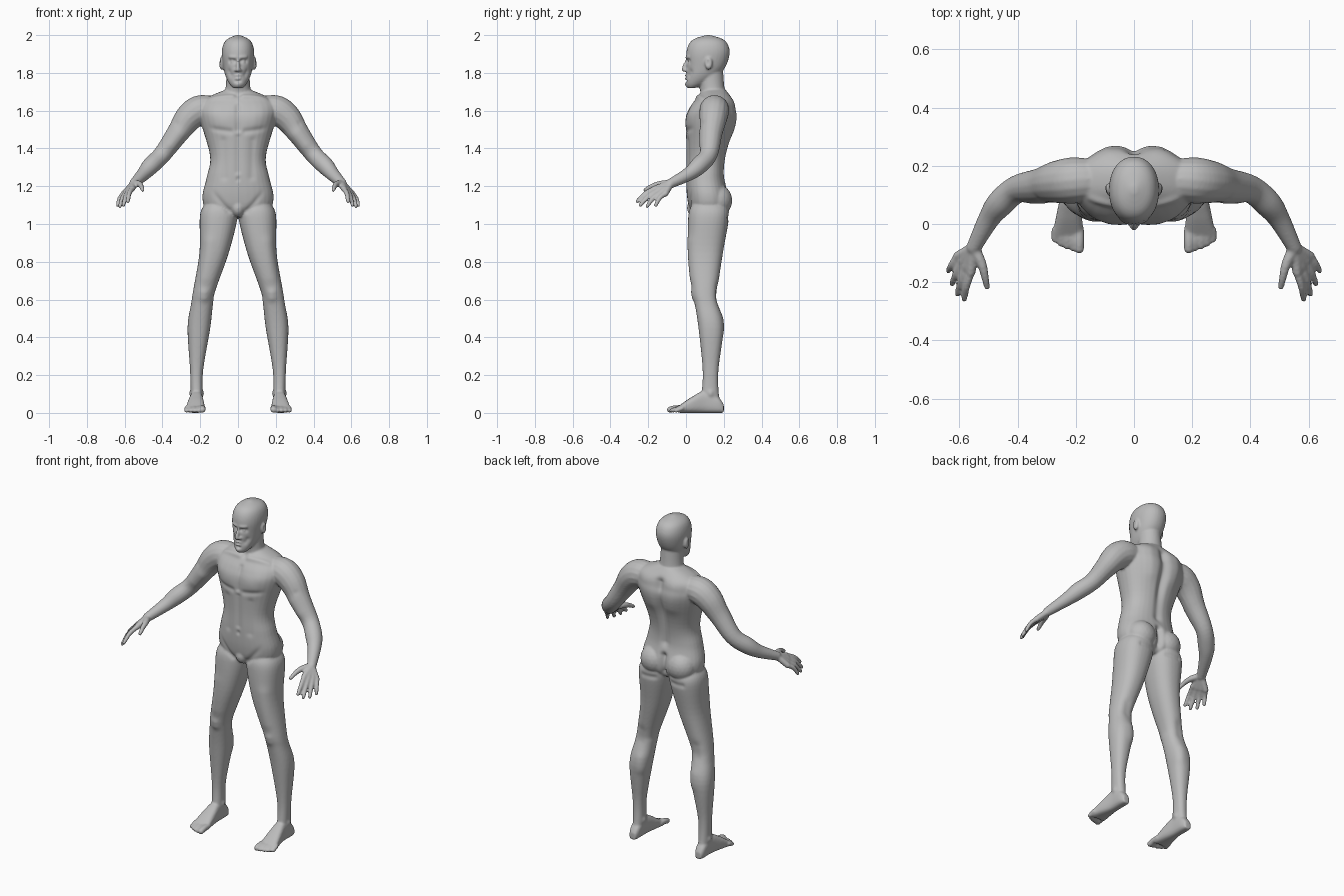
import bpy, bmesh, math
from mathutils import Vector, Matrix, kdtree

cube = bpy.data.objects.get("Cube")
if cube:
    bpy.data.objects.remove(cube, do_unlink=True)

bm = bmesh.new()


def resample(rows, steps=6):
    """Smooth a list of number tuples with a Catmull-Rom spline."""
    smooth = []
    last = len(rows) - 1
    for i in range(last):
        before, start, end, after = (rows[max(0, min(last, i + k))] for k in (-1, 0, 1, 2))
        for step in range(steps):
            t = step / steps
            smooth.append([
                p + t * (q - o) / 2 + t * t * (2 * o - 5 * p + 4 * q - r) / 2
                + t ** 3 * (3 * p - o - 3 * q + r) / 2
                for o, p, q, r in zip(before, start, end, after)])
    return smooth + [list(rows[last])]


def skin(rings):
    """Join rings of points into a closed tube."""
    loops = [[bm.verts.new(point) for point in ring] for ring in rings]
    for low, high in zip(loops, loops[1:]):
        for i in range(len(low)):
            j = (i + 1) % len(low)
            bm.faces.new((low[i], low[j], high[j], high[i]))
    bm.faces.new(loops[0][::-1])
    bm.faces.new(loops[-1])


def oval(u, v, half_u, half_v, power, sides=32):
    """Rounded outline: a power of two is an ellipse, more is boxier."""
    def bend(value):
        return math.copysign(abs(value) ** (2 / power), value)
    angles = [math.tau * i / sides for i in range(sides)]
    return [(u + half_u * bend(math.cos(a)), v + half_v * bend(math.sin(a))) for a in angles]


def column(rows, power=2.3):
    """Upright loft from rows of height, x, y, half width and half depth."""
    skin([[(x, y, z) for x, y in oval(*size, power)] for z, *size in resample(rows)])


def central_column(rows, power=2.3):
    """Upright loft on the middle plane: height, y, half width, half depth."""
    column([(z, 0, y, width, depth) for z, y, width, depth in rows], power)


def ball(centre, radii):
    matrix = Matrix.Translation(centre) @ Matrix.Diagonal((*radii, 1))
    bmesh.ops.create_icosphere(bm, subdivisions=3, radius=1, matrix=matrix)


def tube(*joints):
    """Round limb with rounded ends, through pairs of point and radius."""
    rows = resample([(*point, radius) for point, radius in joints])
    points = [Vector(row[:3]) for row in rows]
    rings = []
    for i, point in enumerate(points):
        ahead, behind = points[min(i + 1, len(points) - 1)], points[max(i - 1, 0)]
        along = (ahead - behind).normalized()
        across = along.cross(Vector((.3, .9, .3))).normalized()
        other = along.cross(across)
        rings.append([point + across * c + other * s
                      for c, s in oval(0, 0, rows[i][3], rows[i][3], 2, sides=16)])
    skin(rings)
    for i in (0, -1):
        ball(points[i], [rows[i][3]] * 3)


# Left leg, hip to ankle
column([(1.1, .1, .12, .08, .09), (1.04, .102, .12, .1, .108), (.85, .126, .104, .078, .092),
        (.65, .178, .1, .059, .067), (.58, .19, .108, .058, .062), (.45, .207, .132, .06, .066),
        (.23, .219, .13, .035, .042), (.1, .219, .128, .031, .046), (.02, .22, .13, .028, .06)])

# Left foot, heel to ball, with the sole on the ground
foot = [(.2, .22, .02, .022), (.17, .22, .03, .042), (.1, .22, .033, .058),
        (.03, .223, .044, .042), (-.04, .227, .053, .018)]
skin([[(x, y, z) for x, z in oval(middle, height, width, height, 2.8)]
      for y, middle, width, height in resample(foot)])
for toe in range(5):
    x, tip = .188 + .021 * toe, -.085 + .002 * toe * toe
    radius = .012 if toe else .017
    tube(((x, -.02, .025), radius), ((x, tip + .03, .024), radius), ((x, tip, radius), radius))

# Left arm
wrist = Vector((.55, -.08, 1.215))
tube(((.12, .15, 1.605), .068), ((.2, .15, 1.603), .079), ((.26, .145, 1.563), .074),
     ((.32, .134, 1.48), .059), ((.4, .12, 1.37), .048), ((.46, .07, 1.31), .047),
     ((.5, .015, 1.265), .037), (wrist, .026))

# Left hand: four fingers fanned between the index and the little finger
index_knuckle, little_knuckle = Vector((.56, -.165, 1.187)), Vector((.605, -.11, 1.16))
index_tip, little_tip = Vector((.583, -.258, 1.12)), Vector((.637, -.16, 1.1))
for finger in range(4):
    knuckle = index_knuckle.lerp(little_knuckle, finger / 3)
    tip = index_tip.lerp(little_tip, finger / 3)
    if finger in (1, 2):
        tip += (tip - knuckle) * .2
    bend = knuckle.lerp(tip, .5) + Vector((.004, -.004, .008))
    tube((wrist.lerp(knuckle, .1), .019), (knuckle, .0165))
    tube((knuckle, .0145), (bend, .0125), (tip, .0105))
tube((wrist, .02), ((.524, -.135, 1.212), .017), ((.512, -.18, 1.2), .0135),
     ((.505, -.217, 1.18), .0105))

# Left ear, nostril and buttock
ball((.088, .12, 1.85), (.012, .02, .034))
ball((.012, 0, 1.813), (.009, .011, .008))
ball((.088, .165, 1.125), (.085, .08, .085))

# Mirror the left parts to the right
copy = bmesh.ops.duplicate(bm, geom=bm.verts[:] + bm.edges[:] + bm.faces[:])["geom"]
for item in copy:
    if isinstance(item, bmesh.types.BMVert):
        item.co.x *= -1
bmesh.ops.reverse_faces(bm, faces=[item for item in copy if isinstance(item, bmesh.types.BMFace)])

# Torso
central_column([(1.04, .12, .09, .06), (1.08, .12, .17, .1), (1.15, .115, .188, .11),
                (1.25, .102, .165, .101), (1.36, .107, .148, .105), (1.54, .13, .198, .13),
                (1.61, .137, .21, .12), (1.66, .148, .18, .098), (1.71, .15, .07, .06)])
ball((0, .055, 1.085), (.04, .05, .05))

# Neck
central_column([(1.66, .15, .085, .07), (1.72, .138, .066, .066), (1.83, .13, .06, .065)], 2)

# Head
central_column([(1.72, .03, .025, .02), (1.74, .05, .044, .05), (1.78, .082, .065, .08),
                (1.83, .106, .078, .102), (1.9, .116, .086, .115), (1.95, .118, .078, .104),
                (1.98, .118, .055, .074), (2, .118, .01, .012)], 2.15)

# Nose
tube(((0, .004, 1.868), .008), ((0, -.006, 1.84), .01), ((0, -.012, 1.817), .012))

mesh = bpy.data.meshes.new("body")
bm.to_mesh(mesh)
bm.free()
body = bpy.data.objects.new("body", mesh)
bpy.context.collection.objects.link(body)

# Fuse every part into one skin
remesh = body.modifiers.new("fuse", 'REMESH')
remesh.mode = 'VOXEL'
remesh.voxel_size = .006
soften = body.modifiers.new("soften", 'SMOOTH')
soften.factor, soften.iterations = .5, 5
bpy.context.view_layer.update()
fused = bpy.data.meshes.new_from_object(body.evaluated_get(bpy.context.evaluated_depsgraph_get()))
body.modifiers.clear()
body.data = fused

verts = fused.vertices
normals = [v.normal.copy() for v in verts]
tree = kdtree.KDTree(len(verts))
for v in verts:
    tree.insert(v.co, v.index)
tree.balance()


def stroke(start, end, radius=.015, depth=-.006):
    """Raise or carve the skin along a line, on both sides of the body."""
    for side in ((1, -1) if start[0] or end[0] else (1,)):
        a, b = (Vector((side * x, y, z)) for x, y, z in (start, end))
        line = b - a
        for co, i, _ in tree.find_range((a + b) / 2, line.length / 2 + 2.3 * radius):
            t = max(0, min(1, (co - a).dot(line) / line.length_squared))
            distance = (co - a - line * t).length
            verts[i].co += normals[i] * depth * math.exp(-(distance / radius) ** 2)


# Face: sockets, eyes, brows, cheeks, lips, mouth, chin and ears
stroke((.02, 0, 1.862), (.045, .01, 1.862), .012, -.012)
stroke((.03, .01, 1.86), (.037, .01, 1.86), .008, .007)
stroke((.015, 0, 1.881), (.045, .01, 1.883), .009, .006)
stroke((.04, .015, 1.79), (.046, .025, 1.805))
stroke((0, 0, 1.787), (.015, 0, 1.784), .006, .007)
stroke((0, 0, 1.769), (.012, 0, 1.771), .006, .007)
stroke((0, 0, 1.778), (.022, 0, 1.777), .004)
stroke((0, 0, 1.757), (.01, 0, 1.757), .007)
stroke((0, 0, 1.735), (0, 0, 1.74), .014, .006)
stroke((.1, .115, 1.85), (.1, .115, 1.86), .009)

# Chest, collar bones, belly and groin
stroke((.09, .01, 1.55), (.12, .015, 1.57), .06, .009)
stroke((.04, 0, 1.49), (.15, .02, 1.505))
stroke((0, 0, 1.5), (0, .02, 1.63), depth=-.009)
stroke((.03, .06, 1.675), (.15, .08, 1.67), depth=.007)
stroke((0, .06, 1.685), (0, .06, 1.695))
stroke((0, 0, 1.28), (0, 0, 1.46))
stroke((.075, 0, 1.25), (.08, 0, 1.44), .02)
stroke((0, 0, 1.235), (0, 0, 1.24), .01)
stroke((.05, .02, 1.07), (.14, .01, 1.17))

# Back: spine, shoulder blades and seat
stroke((0, .22, 1.26), (0, .255, 1.64), .024, -.02)
stroke((.075, .26, 1.5), (.09, .255, 1.62), .05, .011)
stroke((0, .22, 1.06), (0, .22, 1.18), .018, -.024)
stroke((.05, .225, 1.035), (.13, .22, 1.035))

# Limbs: upper arms, shoulders, thighs, knees, calves and ankles
stroke((.31, .08, 1.47), (.35, .08, 1.42), .035, .007)
stroke((.255, .12, 1.5), (.32, .1, 1.53))
stroke((.17, .02, .72), (.16, .015, .9), .04, .005)
stroke((.18, .04, .61), (.18, .04, .635), .024, .008)
stroke((.19, .17, .6), (.185, .17, .66), .03)
stroke((.175, .19, .44), (.18, .19, .5), .035, .006)
for x in (.187, .25):
    stroke((x, .13, .1), (x, .13, .105), depth=.007)

# Stand flat on the ground
for v in verts:
    v.co.z = max(v.co.z, 0)

grey = bpy.data.materials.new("skin_grey")
grey.use_nodes = True
colour = (.5, .5, .5, 1)
grey.diffuse_color = colour
grey.node_tree.nodes["Principled BSDF"].inputs["Base Color"].default_value = colour
fused.materials.clear()
fused.materials.append(grey)
for face in fused.polygons:
    face.use_smooth = True
    face.material_index = 0
